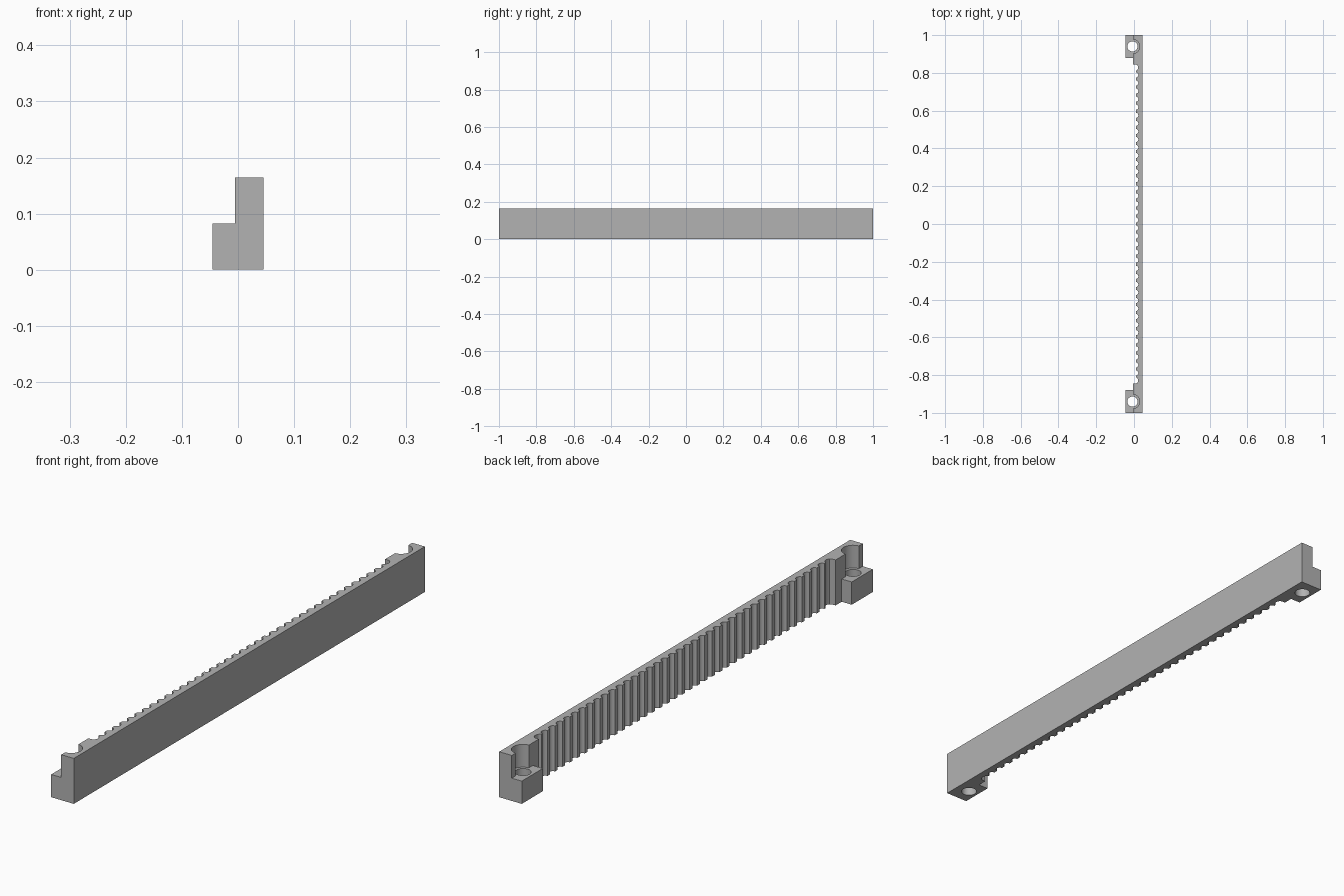
import bpy, bmesh, math

cube = bpy.data.objects.get("Cube")
if cube:
    bpy.data.objects.remove(cube, do_unlink=True)

BACK, FACE, LAND = 0.045, -0.005, 0.010
HEIGHT, LUG_TOP = 0.164, 0.082
TEETH, RACK_HALF = 38, 0.81
HOLE_X, HOLE_Y = -0.008, 0.94

grey = bpy.data.materials.new("plain grey")
grey.use_nodes = True
colour = (0.45, 0.45, 0.45, 1)
grey.diffuse_color = colour
grey.node_tree.nodes["Principled BSDF"].inputs["Base Color"].default_value = colour


def prism(name, outline, z0, z1):
    """Extrude a plan outline between two heights."""
    bm = bmesh.new()
    face = bm.faces.new([bm.verts.new((x, y, z0)) for x, y in outline])
    top = bmesh.ops.extrude_face_region(bm, geom=[face])["geom"]
    bmesh.ops.translate(bm, vec=(0, 0, z1 - z0),
                        verts=[v for v in top if isinstance(v, bmesh.types.BMVert)])
    bmesh.ops.recalc_face_normals(bm, faces=bm.faces)
    mesh = bpy.data.meshes.new(name)
    bm.to_mesh(mesh)
    bm.free()
    mesh.materials.append(grey)
    obj = bpy.data.objects.new(name, mesh)
    bpy.context.collection.objects.link(obj)
    return obj


def circle(x, y, r, n=40):
    return [(x + r * math.cos(math.tau * i / n), y + r * math.sin(math.tau * i / n))
            for i in range(n)]


def combine(target, tool, operation):
    mod = target.modifiers.new(tool.name, 'BOOLEAN')
    mod.object, mod.operation, mod.solver = tool, operation, 'EXACT'
    tool.hide_render = True
    tool.hide_set(True)


# Toothed wall: end pad, rounded relief, then belt grooves
end = [(FACE, 1), (FACE, 0.845), (0.010, 0.845), (0.017, 0.841),
       (0.021, 0.833), (0.021, 0.824), (0.017, 0.815)]
pitch = 2 * RACK_HALF / TEETH
grooves = []
for i in range(TEETH):
    centre = RACK_HALF - (i + 0.5) * pitch
    for k in range(9):
        a = math.pi * k / 8
        grooves.append((LAND + 0.013 * math.sin(a), centre + 0.32 * pitch * math.cos(a)))
outline = ([(BACK, 1)] + end + [(LAND, RACK_HALF)] + grooves + [(LAND, -RACK_HALF)]
           + [(x, -y) for x, y in reversed(end)] + [(BACK, -1)])
rack = prism("toothed_rail", outline, 0, HEIGHT)

# Mounting lugs with screw holes and screw head clearance
for side, s in (("front", -1), ("back", 1)):
    lug = prism(side + "_lug", [(-0.045, s), (0.02, s), (0.02, s * 0.88), (-0.045, s * 0.88)],
                0, LUG_TOP)
    combine(rack, lug, 'UNION')
    head = prism(side + "_head_cutter", circle(HOLE_X, s * HOLE_Y, 0.038), LUG_TOP, 0.3)
    combine(rack, head, 'DIFFERENCE')
    hole = prism(side + "_hole_cutter", circle(HOLE_X, s * HOLE_Y, 0.027), -0.1, 0.3)
    combine(rack, hole, 'DIFFERENCE')

# Bake the booleans and drop the helpers
bpy.context.view_layer.objects.active = rack
rack.select_set(True)
for mod in list(rack.modifiers):
    tool = mod.object
    bpy.ops.object.modifier_apply(modifier=mod.name)
    bpy.data.objects.remove(tool, do_unlink=True)
bpy.ops.object.shade_smooth_by_angle(angle=math.radians(30))
